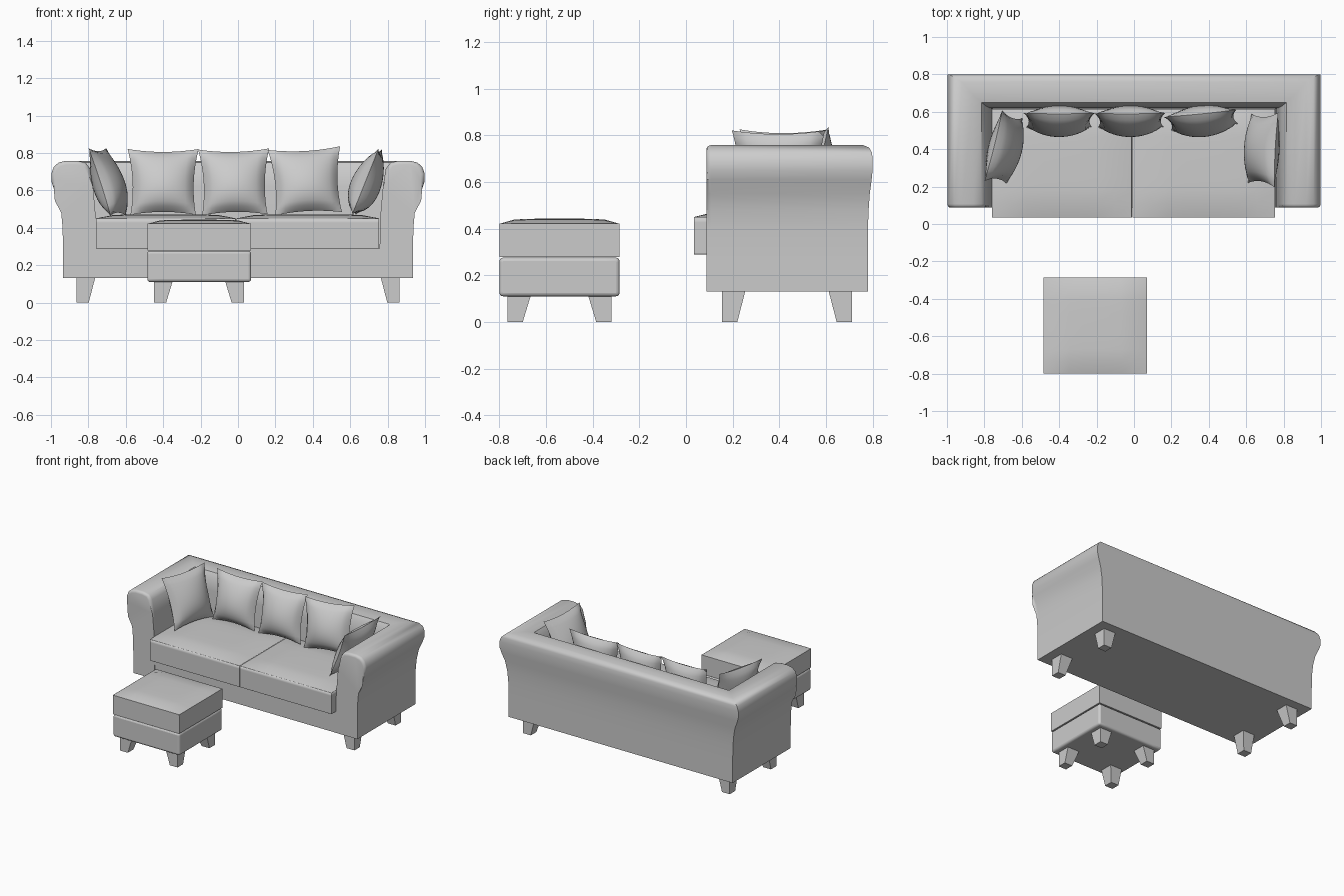
import bpy, bmesh
from math import radians
from mathutils import Matrix

if "Cube" in bpy.data.objects:
    bpy.data.objects.remove(bpy.data.objects["Cube"])


def finish(bm, name, smooth=True):
    bmesh.ops.recalc_face_normals(bm, faces=bm.faces)
    me = bpy.data.meshes.new(name)
    bm.to_mesh(me)
    bm.free()
    ob = bpy.data.objects.new(name, me)
    bpy.context.collection.objects.link(ob)
    if smooth:
        bpy.ops.object.select_all(action='DESELECT')
        ob.select_set(True)
        bpy.context.view_layer.objects.active = ob
        bpy.ops.object.shade_smooth_by_angle(angle=radians(40))
    return ob


def padded_box(name, lo, hi, crown=0.0, bevel=0.015):
    """Box with softened edges and an optional domed top."""
    bm = bmesh.new()
    bmesh.ops.create_cube(bm, size=2)
    bmesh.ops.subdivide_edges(bm, edges=bm.edges[:], cuts=7, use_grid_fill=True)
    for v in bm.verts:
        u, w, t = v.co
        dome = crown * (max(0, (1 - u**4) * (1 - w**4)) ** 0.5 - 1) if t > 0.99 else 0
        v.co = [(a + b) / 2 + c * (b - a) / 2 for a, b, c in zip(lo, hi, (u, w, t))]
        v.co.z += dome
    ob = finish(bm, name)
    if bevel:
        m = ob.modifiers.new("soft_edges", 'BEVEL')
        m.width, m.segments, m.angle_limit = bevel, 3, radians(50)
    return ob


def leg(name, x, y, sx, sy, top):
    """Leg with upright outer faces at (x, y), tapering on its inner faces."""
    bm = bmesh.new()
    bmesh.ops.create_cube(bm, size=1)
    for v in bm.verts:
        size = 0.10 if v.co.z > 0 else 0.065
        v.co = (x - sx * size * (v.co.x + 0.5), y - sy * size * (v.co.y + 0.5),
                top if v.co.z > 0 else 0)
    finish(bm, name, smooth=False)


def pillow(name, centre, w, h, half, yaw=0, lean=12, roll=0):
    """Two bulging sheets joined at a pinched seam with pointed corners."""
    bm = bmesh.new()
    n = 14
    for side in (-1, 1):
        rows = []
        for j in range(n + 1):
            row = []
            for i in range(n + 1):
                u, v = 2 * i / n - 1, 2 * j / n - 1
                x = u * w / 2 * (1 - 0.10 * (1 - v**2) - 0.04 * (1 - v))
                z = v * h / 2 * (1 - 0.09 * (1 - u**2))
                y = side * half * ((1 - u**2) * (1 - v**2)) ** 0.6 * (1 - 0.2 * v)
                row.append(bm.verts.new((x, y, z)))
            rows.append(row)
        for j in range(n):
            for i in range(n):
                bm.faces.new((rows[j][i], rows[j][i + 1], rows[j + 1][i + 1], rows[j + 1][i]))
    bmesh.ops.remove_doubles(bm, verts=bm.verts, dist=0.0005)
    bm.transform(Matrix.Translation(centre) @ Matrix.Rotation(radians(yaw), 4, 'Z')
                 @ Matrix.Rotation(radians(-lean), 4, 'X')
                 @ Matrix.Rotation(radians(roll), 4, 'Y'))
    finish(bm, name)


# Arms and back: one flared profile (arm x, back y, z) swept round a U
profile = [(0.935, 0.78, 0.13), (0.935, 0.78, 0.28), (0.938, 0.78, 0.40),
           (0.945, 0.783, 0.48), (0.96, 0.788, 0.55), (0.985, 0.796, 0.61),
           (0.998, 0.80, 0.65), (0.998, 0.80, 0.69), (0.985, 0.798, 0.725),
           (0.96, 0.785, 0.748), (0.92, 0.76, 0.758), (0.86, 0.69, 0.758),
           (0.815, 0.65, 0.748), (0.79, 0.63, 0.715), (0.775, 0.622, 0.62),
           (0.76, 0.618, 0.45), (0.755, 0.615, 0.13)]
FRONT = 0.087
bm = bmesh.new()
rings = [[bm.verts.new((sx * x, FRONT if front else y, z)) for x, y, z in profile]
         for sx, front in ((-1, True), (-1, False), (1, False), (1, True))]
k = len(profile)
for a, b in zip(rings, rings[1:]):
    for i in range(k):
        bm.faces.new((a[i], a[(i + 1) % k], b[(i + 1) % k], b[i]))
caps = [bm.faces.new(rings[0]), bm.faces.new(rings[-1])]
rim = [e for f in caps for e in f.edges if min(v.co.z for v in e.verts) > 0.2]
bmesh.ops.bevel(bm, geom=rim, offset=0.02, segments=3, profile=0.5, affect='EDGES')
finish(bm, "sofa_arms_and_back")

# Seat base and cushions
padded_box("seat_base", (-0.765, 0.088, 0.13), (0.765, 0.625, 0.29), bevel=0)
padded_box("seat_cushion_left", (-0.76, 0.035, 0.29), (-0.012, 0.615, 0.472), 0.022)
padded_box("seat_cushion_right", (-0.008, 0.035, 0.29), (0.755, 0.615, 0.472), 0.022)

# Footstool
padded_box("footstool_base", (-0.485, -0.80, 0.11), (0.07, -0.285, 0.276))
padded_box("footstool_cushion", (-0.485, -0.80, 0.278), (0.07, -0.285, 0.443), 0.022)

# Legs
for sx, side in ((-1, "left"), (1, "right")):
    for sy, end in ((-1, "front"), (1, "back")):
        leg(f"sofa_{end}_{side}_leg", sx * 0.863, 0.433 + sy * 0.278, sx, sy, 0.135)
        leg(f"footstool_{end}_{side}_leg", -0.209 + sx * 0.24, -0.5425 + sy * 0.2225,
            sx, sy, 0.115)

# Scatter pillows
pillow("back_pillow_left", (-0.40, 0.555, 0.645), 0.38, 0.36, 0.08)
pillow("back_pillow_middle", (-0.02, 0.555, 0.645), 0.38, 0.36, 0.08, roll=-1)
pillow("back_pillow_right", (0.365, 0.555, 0.65), 0.39, 0.36, 0.08, yaw=5, roll=-3)
pillow("side_pillow_left", (-0.695, 0.405, 0.645), 0.39, 0.38, 0.08, yaw=76, lean=18)
pillow("side_pillow_right", (0.69, 0.40, 0.645), 0.40, 0.38, 0.08, yaw=-93, lean=22)
